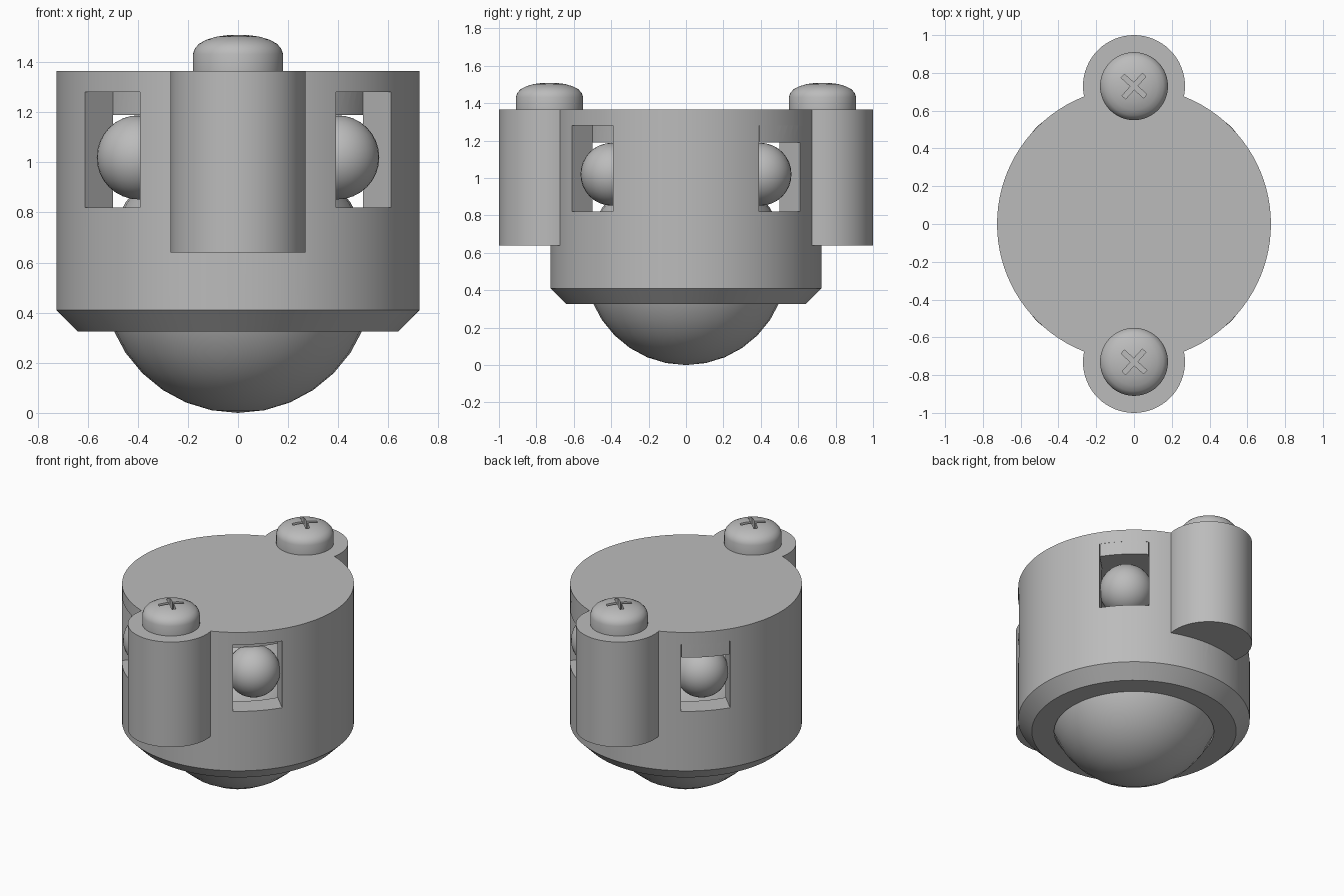
import bpy, bmesh, math
from mathutils import Matrix, Vector

if "Cube" in bpy.data.objects:
    bpy.data.objects.remove(bpy.data.objects["Cube"])

grey = bpy.data.materials.new("light grey")
grey.use_nodes = True
COLOR = (0.5, 0.5, 0.5, 1)
grey.diffuse_color = COLOR
grey.node_tree.nodes["Principled BSDF"].inputs["Base Color"].default_value = COLOR

R, BORE = 0.725, 0.573          # housing and bore radii
BOSS_Y, BOSS_R = 0.73, 0.27     # screw boss position and radius
SEAM, TOP = 1.28, 1.365         # lid underside and lid top
DIAGONALS = [math.radians(45 + 90 * i) for i in range(4)]


def finish(bm, name):
    bmesh.ops.recalc_face_normals(bm, faces=bm.faces)
    mesh = bpy.data.meshes.new(name)
    bm.to_mesh(mesh)
    bm.free()
    mesh.materials.append(grey)
    obj = bpy.data.objects.new(name, mesh)
    bpy.context.collection.objects.link(obj)
    return obj


def lathe(name, profile, centre=(0, 0), steps=96):
    """Closed solid turned from (radius, z) points that start and end on the axis."""
    bm = bmesh.new()
    verts = [bm.verts.new((r, 0, z)) for r, z in profile]
    edges = [bm.edges.new(pair) for pair in zip(verts, verts[1:])]
    bmesh.ops.spin(bm, geom=verts + edges, cent=(0, 0, 0), axis=(0, 0, 1),
                   angle=math.tau, steps=steps, use_duplicate=False)
    bmesh.ops.remove_doubles(bm, verts=bm.verts, dist=1e-4)
    bmesh.ops.translate(bm, verts=bm.verts, vec=(*centre, 0))
    return finish(bm, name)


def cylinder(name, r, z0, z1, centre=(0, 0), steps=96):
    return lathe(name, [(0, z0), (r, z0), (r, z1), (0, z1)], centre, steps)


def radial_box(name, r0, r1, width, z0, z1, angle, centre=(0, 0)):
    """Box reaching from radius r0 to r1 in the given direction."""
    bm = bmesh.new()
    bmesh.ops.create_cube(bm, size=1)
    bmesh.ops.scale(bm, verts=bm.verts, vec=(r1 - r0, width, z1 - z0))
    bmesh.ops.translate(bm, verts=bm.verts, vec=((r0 + r1) / 2, 0, (z0 + z1) / 2))
    bmesh.ops.transform(bm, verts=bm.verts, matrix=Matrix.Translation((*centre, 0))
                        @ Matrix.Rotation(angle, 4, 'Z'))
    return finish(bm, name)


def combine(target, other, operation):
    mod = target.modifiers.new("combine", 'BOOLEAN')
    mod.operation, mod.object, mod.solver = operation, other, 'EXACT'
    bpy.context.view_layer.objects.active = target
    bpy.ops.object.modifier_apply(modifier=mod.name)
    bpy.data.objects.remove(other)


def smooth(obj):
    bpy.ops.object.select_all(action='DESELECT')
    obj.select_set(True)
    bpy.context.view_layer.objects.active = obj
    bpy.ops.object.shade_smooth_by_angle(angle=math.radians(30))


def ball(name, r, centre, segments):
    bm = bmesh.new()
    bmesh.ops.create_uvsphere(bm, u_segments=segments, v_segments=segments // 2, radius=r)
    bmesh.ops.translate(bm, verts=bm.verts, vec=Vector(centre))
    smooth(finish(bm, name))


# Housing: chamfered cup with two screw bosses, a bore and four windows
housing = lathe("housing", [(0, 0.325), (0.64, 0.325), (R, 0.41), (R, SEAM), (0, SEAM)])
for side in (-1, 1):
    combine(housing, cylinder("boss", BOSS_R, 0.64, SEAM, (0, side * BOSS_Y), 64), 'UNION')
combine(housing, lathe("bore", [(0, 0.3), (0.5, 0.3), (0.5, 0.33), (0.545, 0.42),
                                (BORE, 0.54), (BORE, 1.4), (0, 1.4)]), 'DIFFERENCE')
for a in DIAGONALS:
    combine(housing, radial_box("window", 0.4, 0.9, 0.31, 0.82, 1.4, a), 'DIFFERENCE')
smooth(housing)

# Lid: disc with boss ears, a plug in the bore and tabs over the back windows
lid = cylinder("lid", R, SEAM, TOP)
for side in (-1, 1):
    combine(lid, cylinder("ear", BOSS_R, SEAM, TOP, (0, side * BOSS_Y), 64), 'UNION')
combine(lid, cylinder("plug", BORE - 0.003, 1.19, SEAM + 0.03), 'UNION')
for a in DIAGONALS[:2]:
    tab = radial_box("tab", 0.4, 0.9, 0.306, 1.19, SEAM + 0.03, a)
    combine(tab, cylinder("trim", R - 0.001, 1.1, 1.4), 'INTERSECT')
    combine(lid, tab, 'UNION')
smooth(lid)

# Screws with domed heads and cross recesses
HEAD = [(0, TOP), (0.18, TOP), (0.18, 1.432), (0.172, 1.455), (0.155, 1.474),
        (0.125, 1.49), (0.085, 1.502), (0.04, 1.508), (0, 1.509)]
for name, side in (("front_screw", -1), ("back_screw", 1)):
    at = (0, side * BOSS_Y)
    screw = lathe(name, HEAD, at, 48)
    for turn in (48, 138):
        combine(screw, radial_box("recess", -0.08, 0.08, 0.026, 1.45, 1.6,
                                  math.radians(turn), at), 'DIFFERENCE')
    smooth(screw)

# Rolling ball and the four bearing balls behind the windows
ball("rolling_ball", 0.54, (0, 0, 0.54), 32)
for i, a in enumerate(DIAGONALS):
    ball(f"bearing_ball_{i + 1}", 0.168,
         (0.56 * math.cos(a), 0.56 * math.sin(a), 1.02), 32)
